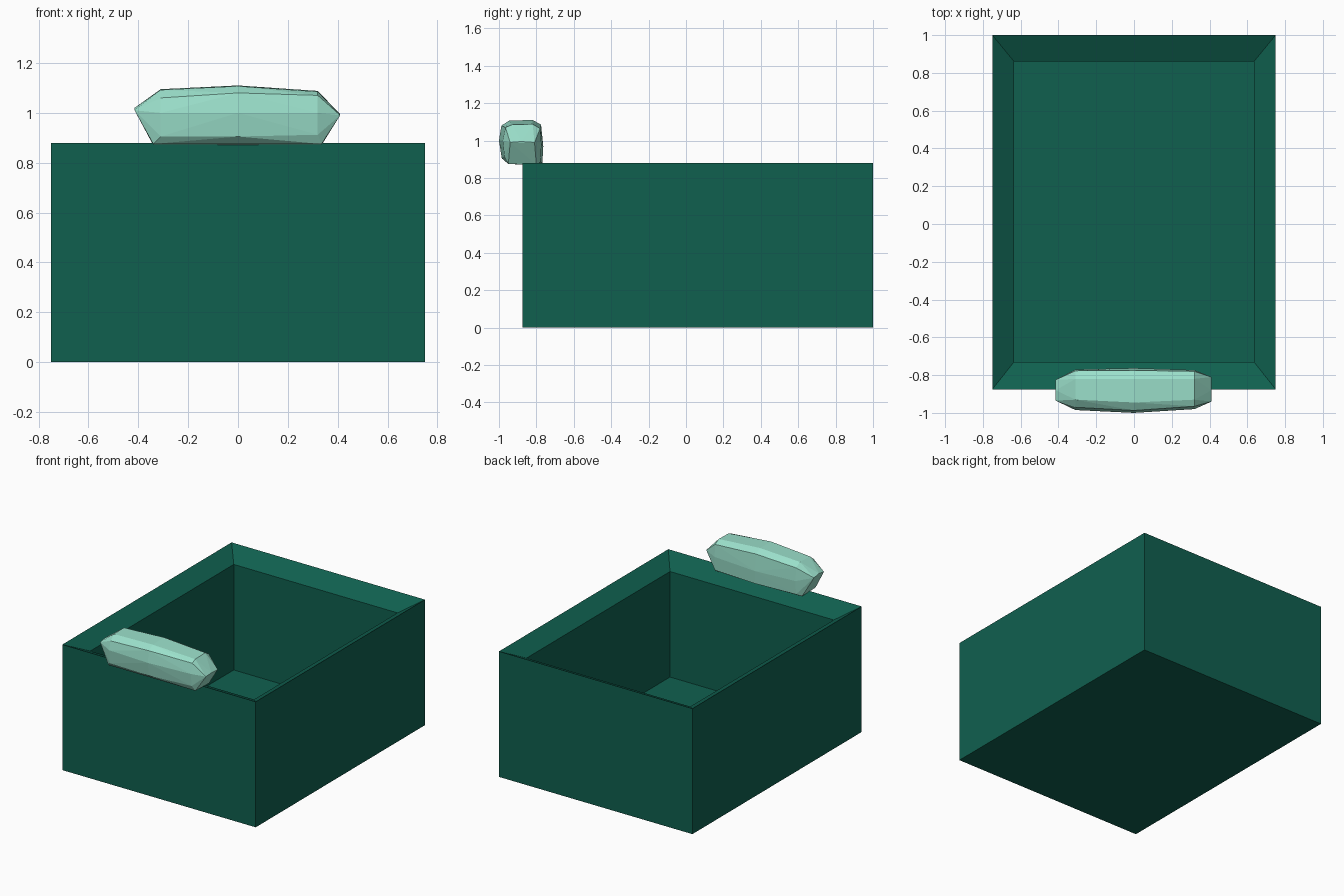
import bpy, bmesh

if "Cube" in bpy.data.objects:
    bpy.data.objects.remove(bpy.data.objects["Cube"])


def material(name, color):
    m = bpy.data.materials.new(name)
    m.diffuse_color = (*color, 1)
    m.use_nodes = True
    m.node_tree.nodes["Principled BSDF"].inputs["Base Color"].default_value = m.diffuse_color
    return m


def add_object(name, bm, mat):
    bmesh.ops.recalc_face_normals(bm, faces=bm.faces)
    me = bpy.data.meshes.new(name)
    bm.to_mesh(me)
    bm.free()
    me.materials.append(mat)
    ob = bpy.data.objects.new(name, me)
    bpy.context.collection.objects.link(ob)
    return ob


dark_green = material("dark green", (0.005, 0.117, 0.078))
mint = material("mint", (0.33, 0.75, 0.60))

# Open box: nested rectangles joined bottom, outer wall, sloped rim, inner wall, floor
bm = bmesh.new()
outer = (-0.75, 0.75, -0.875, 1.0)
inner = (-0.635, 0.635, -0.73, 0.86)
rings = []
for (x0, x1, y0, y1), z in ((outer, 0), (outer, 0.88), (inner, 0.81), (inner, 0.07)):
    rings.append([bm.verts.new((x, y, z)) for x, y in
                  ((x0, y0), (x1, y0), (x1, y1), (x0, y1))])
for a, b in zip(rings, rings[1:]):
    for i in range(4):
        j = (i + 1) % 4
        bm.faces.new((a[i], a[j], b[j], b[i]))
bm.faces.new(rings[0])
bm.faces.new(rings[-1])
add_object("open_box", bm, dark_green)

# Faceted handle stone: hull over cross-sections (y, z) placed along x
sections = [
    (-0.415, [(-0.935, 1.01), (-0.88, 1.02), (-0.825, 1.01)]),
    (-0.34, [(-0.95, 0.875), (-0.80, 0.87)]),
    (-0.31, [(-0.975, 0.905), (-0.985, 1.0), (-0.97, 1.06), (-0.93, 1.092),
             (-0.82, 1.095), (-0.777, 1.07), (-0.77, 0.98), (-0.775, 0.885)]),
    (0.0, [(-0.985, 0.905), (-1.0, 1.0), (-0.987, 1.08), (-0.945, 1.107),
           (-0.82, 1.11), (-0.775, 1.085), (-0.763, 0.97), (-0.768, 0.88),
           (-0.88, 0.872)]),
    (0.32, [(-0.97, 0.912), (-0.98, 1.0), (-0.965, 1.07), (-0.93, 1.085),
            (-0.82, 1.088), (-0.78, 1.065), (-0.773, 0.98), (-0.778, 0.885)]),
    (0.335, [(-0.95, 0.875), (-0.80, 0.87)]),
    (0.41, [(-0.94, 0.99), (-0.88, 0.995), (-0.81, 0.99)]),
]
bm = bmesh.new()
for x, pts in sections:
    for y, z in pts:
        bm.verts.new((x, y, z))
hull = bmesh.ops.convex_hull(bm, input=bm.verts)
loose = [v for v in bm.verts if not v.link_faces]
bmesh.ops.delete(bm, geom=loose, context='VERTS')
add_object("handle_stone", bm, mint)
